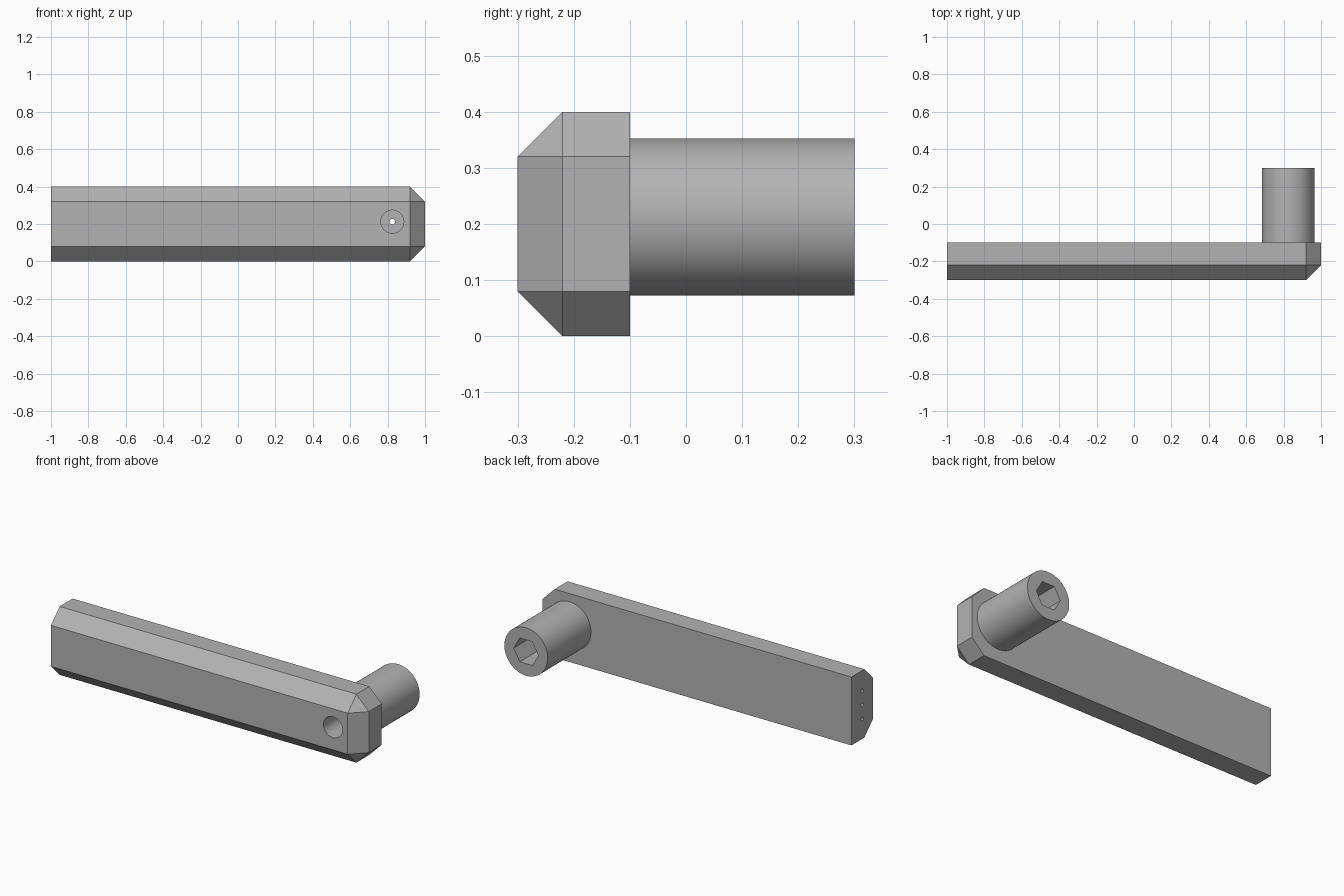
import bpy
import bmesh
import math
from mathutils import Matrix, Vector

cube = bpy.data.objects.get("Cube")
if cube:
    bpy.data.objects.remove(cube, do_unlink=True)

grey = bpy.data.materials.new("grey_metal")
grey.use_nodes = True
GREY = (0.45, 0.45, 0.45, 1)
grey.diffuse_color = GREY
grey.node_tree.nodes["Principled BSDF"].inputs["Base Color"].default_value = GREY

AXIS_X, AXIS_Z = 0.825, 0.2125    # pivot axis of the handle post
CHAMFER = 0.08


def add_object(name, bm):
    mesh = bpy.data.meshes.new(name)
    bmesh.ops.recalc_face_normals(bm, faces=bm.faces)
    bm.to_mesh(mesh)
    bm.free()
    mesh.materials.append(grey)
    obj = bpy.data.objects.new(name, mesh)
    bpy.context.collection.objects.link(obj)
    return obj


def rod(name, start, end, radius, sides):
    """Closed prism between two points."""
    start, end = Vector(start), Vector(end)
    along = end - start
    turn = Matrix.Rotation(math.pi / 2, 4, "X" if abs(along.y) > abs(along.x) else "Y")
    bm = bmesh.new()
    bmesh.ops.create_cone(bm, cap_ends=True, segments=sides, radius1=radius,
                          radius2=radius, depth=along.length,
                          matrix=Matrix.Translation((start + end) / 2) @ turn)
    return add_object(name, bm)


def pivot_rod(name, y0, y1, radius, sides):
    return rod(name, (AXIS_X, y0, AXIS_Z), (AXIS_X, y1, AXIS_Z), radius, sides)


def finish(obj, cutters):
    """Cut the holes and shade curved walls smooth."""
    bpy.ops.object.select_all(action="DESELECT")
    obj.select_set(True)
    bpy.context.view_layer.objects.active = obj
    for cutter in cutters:
        mod = obj.modifiers.new(cutter.name, "BOOLEAN")
        mod.operation = "DIFFERENCE"
        mod.solver = "EXACT"
        mod.object = cutter
        bpy.ops.object.modifier_apply(modifier=mod.name)
    bpy.ops.object.shade_smooth_by_angle(angle=math.radians(30))


# Arm: a bar chamfered around its front edges and its outer end corners
bm = bmesh.new()
bmesh.ops.create_cube(bm, size=1, matrix=Matrix.Translation((0, -0.2, 0.2))
                      @ Matrix.Diagonal((2, 0.2, 0.4, 1)))
edges = []
for e in bm.edges:
    mid = (e.verts[0].co + e.verts[1].co) / 2
    front, end, rim = mid.y < -0.29, mid.x > 0.99, abs(mid.z - 0.2) > 0.19
    if front + end + rim >= 2:
        edges.append(e)
bmesh.ops.bevel(bm, geom=edges, offset=CHAMFER, offset_type="OFFSET",
                segments=1, profile=0.5, affect="EDGES", clamp_overlap=False)
arm = add_object("crank_arm", bm)

# Post standing on the back of the arm
post = pivot_rod("handle_post", -0.1, 0.3, 0.14, 64)

# Holes: front bore, narrow through hole, hexagonal socket, end pin holes
bore = pivot_rod("bore_cutter", -0.4, 0.0, 0.0615, 40)
through = pivot_rod("through_cutter", -0.05, 0.2, 0.015, 20)
socket = pivot_rod("socket_cutter", 0.1, 0.4, 0.08, 6)
socket.data.transform(Matrix.Translation((AXIS_X, 0, AXIS_Z))
                      @ Matrix.Rotation(math.radians(30), 4, "Y")
                      @ Matrix.Translation((-AXIS_X, 0, -AXIS_Z)))
pins = [rod("pin_cutter", (-1.1, -0.2, z), (-0.8, -0.2, z), 0.01, 16)
        for z in (0.117, 0.2, 0.283)]

finish(arm, [bore] + pins)
finish(post, [bore, through, socket])

for cutter in [bore, through, socket] + pins:
    bpy.data.objects.remove(cutter, do_unlink=True)
